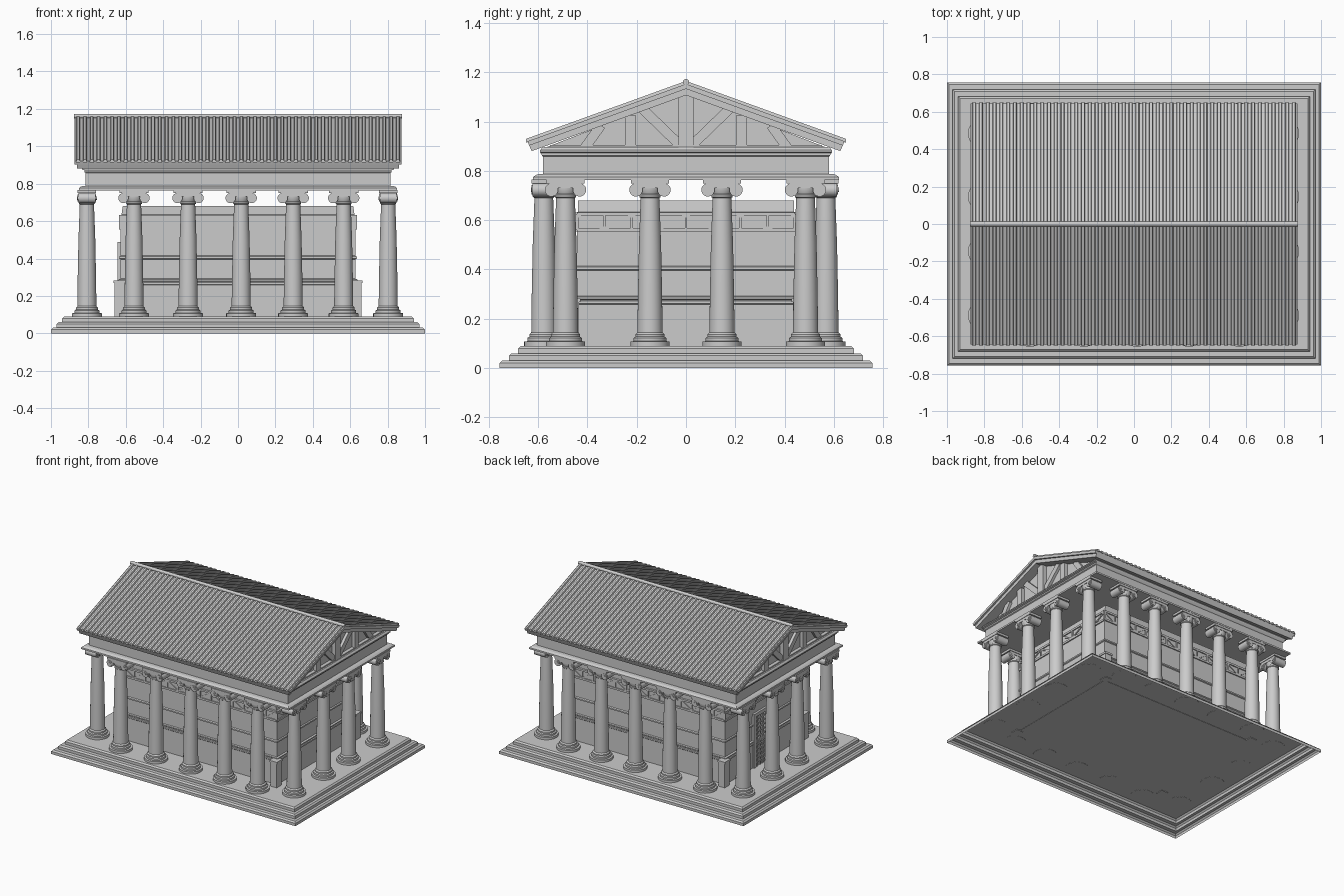
import bpy, bmesh, math
from mathutils import Vector as V

if "Cube" in bpy.data.objects:
    bpy.data.objects.remove(bpy.data.objects["Cube"])


def finish(name, bm, smooth=False):
    bmesh.ops.recalc_face_normals(bm, faces=bm.faces)
    me = bpy.data.meshes.new(name)
    bm.to_mesh(me)
    bm.free()
    if smooth:
        me.shade_smooth()
        me.set_sharp_from_angle(angle=math.radians(35))
    return place(name, me)


def place(name, me, loc=(0, 0, 0), rot=0):
    ob = bpy.data.objects.new(name, me)
    ob.location = loc
    ob.rotation_euler.z = rot
    bpy.context.collection.objects.link(ob)
    return ob


def loft(bm, rings, bottom=True):
    """Skin closed rings and cap the ends."""
    vs = [[bm.verts.new(p) for p in r] for r in rings]
    n = len(vs[0])
    for a, b in zip(vs, vs[1:]):
        for i in range(n):
            bm.faces.new((a[i], a[(i + 1) % n], b[(i + 1) % n], b[i]))
    if bottom:
        bm.faces.new(vs[0])
    bm.faces.new(vs[-1])


def rect_stack(bm, prof, bottom=True):
    loft(bm, [[(-a, -b, z), (a, -b, z), (a, b, z), (-a, b, z)] for a, b, z in prof], bottom)


def lathe(bm, prof, n=32):
    loft(bm, [[(r * math.cos(i * math.tau / n), r * math.sin(i * math.tau / n), z)
               for i in range(n)] for r, z in prof])


def extrude_x(bm, yz, x0, x1):
    loft(bm, [[(x, y, z) for y, z in yz] for x in (x0, x1)])


def bar(bm, p, q, w, nrm, depth):
    """Flat bar from p to q standing out from a wall along nrm."""
    p, q, nrm = V(p), V(q), V(nrm)
    s = (q - p).cross(nrm).normalized() * w / 2
    loft(bm, [[c - s, c + s, c + s + nrm * depth, c - s + nrm * depth] for c in (p, q)])


def box(bm, c, h):
    loft(bm, [[(c[0] + i * h[0], c[1] + j * h[1], c[2] + k * h[2])
               for i, j in ((-1, -1), (1, -1), (1, 1), (-1, 1))] for k in (-1, 1)])


# stepped platform, a shell open underneath
bm = bmesh.new()
prof = []
for i, z in enumerate((0, 0.03, 0.06)):
    a, b = 1 - 0.03 * i, 0.757 - 0.038 * i
    prof += [(a, b, z), (a, b, z + 0.02), (a - 0.01, b - 0.01, z + 0.03)]
rect_stack(bm, prof, bottom=False)
finish("stepped_platform", bm)

# column shaft with moulded foot
bm = bmesh.new()
lathe(bm, [(0.08, 0.089), (0.08, 0.107), (0.067, 0.109), (0.067, 0.122), (0.059, 0.127),
           (0.059, 0.137), (0.051, 0.145), (0.049, 0.3), (0.045, 0.5), (0.038, 0.69),
           (0.043, 0.694), (0.043, 0.702), (0.038, 0.706), (0.045, 0.722), (0.045, 0.735)])
column = finish("column", bm, True)

# scroll capital
bm = bmesh.new()
box(bm, (0, 0, 0.757), (0.078, 0.05, 0.008))
box(bm, (0, 0, 0.741), (0.062, 0.046, 0.01))
for s in (-1, 1):
    for r, d in ((0.027, 0.045), (0.019, 0.049), (0.009, 0.053)):
        loft(bm, [[(s * 0.057 + r * math.cos(i * math.tau / 20), y,
                    0.723 + r * math.sin(i * math.tau / 20)) for i in range(20)]
                  for y in (-d, d)])
capital = finish("scroll_capital", bm, True)

# colonnade: five columns front and back, four on each side
spots = [(x, y, 0) for x in (-0.556, -0.267, 0.017, 0.295, 0.565) for y in (-0.577, 0.568)]
spots += [(x, y, math.pi / 2) for x in (-0.808, 0.803) for y in (-0.489, -0.146, 0.146, 0.485)]
for i, (x, y, r) in enumerate(spots):
    if i == 0:
        column.location = capital.location = (x, y, 0)
        continue
    place("column", column.data, (x, y, 0))
    place("scroll_capital", capital.data, (x, y, 0), r)

# inner chamber walls with horizontal mouldings
bm = bmesh.new()
HX, HY = 0.628, 0.442
rect_stack(bm, [(HX + 0.005, HY + 0.004, 0.088), (HX + 0.005, HY + 0.004, 0.258),
                (HX + 0.012, HY + 0.008, 0.262), (HX + 0.012, HY + 0.008, 0.272),
                (HX + 0.005, HY + 0.004, 0.276), (HX + 0.012, HY + 0.008, 0.28),
                (HX + 0.012, HY + 0.008, 0.288), (HX, HY, 0.292),
                (HX, HY, 0.396), (HX + 0.007, HY + 0.008, 0.4), (HX + 0.007, HY + 0.008, 0.41),
                (HX, HY, 0.415), (HX, HY, 0.632), (HX - 0.005, HY - 0.003, 0.634),
                (HX - 0.012, HY - 0.003, 0.68)])
finish("chamber_walls", bm)

# short corner posts
bm = bmesh.new()
for sx in (-1, 1):
    for sy in (-1, 1):
        box(bm, (sx * 0.634, sy * 0.462, 0.178), (0.026, 0.028, 0.092))
        box(bm, (sx * 0.634, sy * 0.462, 0.275), (0.031, 0.033, 0.007))
finish("corner_posts", bm)


# braced frieze around the chamber
def braced_band(bm, a, b, nrm, bays):
    a, b = V(a), V(b)
    up = V((0, 0, 1))
    for z in (0.561, 0.625):
        bar(bm, a + up * z, b + up * z, 0.014, nrm, 0.008)
    for i in range(bays + 1):
        p = a.lerp(b, i / bays)
        bar(bm, p + up * 0.56, p + up * 0.625, 0.01, nrm, 0.007)
        if i < bays:
            q = a.lerp(b, (i + 1) / bays)
            z0, z1 = (0.565, 0.62) if i % 2 else (0.62, 0.565)
            bar(bm, p + up * z0, q + up * z1, 0.01, nrm, 0.006)


bm = bmesh.new()
for s in (-1, 1):
    braced_band(bm, (-HX, s * HY, 0), (HX, s * HY, 0), (0, s, 0), 14)
    braced_band(bm, (s * HX, -HY, 0), (s * HX, HY, 0), (s, 0, 0), 8)
finish("braced_frieze", bm)

# lattice doorway on the left end
bm = bmesh.new()
n = (-1, 0, 0)
for y in (-0.11, 0.11):
    bar(bm, (-HX, y, 0.09), (-HX, y, 0.47), 0.025, n, 0.016)
bar(bm, (-HX, -0.122, 0.475), (-HX, 0.122, 0.475), 0.025, n, 0.016)
for i in range(1, 7):
    y = -0.11 + i * 0.22 / 7
    bar(bm, (-HX, y, 0.09), (-HX, y, 0.47), 0.009, n, 0.014)
for i in range(1, 12):
    z = 0.09 + i * 0.38 / 12
    bar(bm, (-HX, -0.1, z), (-HX, 0.1, z), 0.009, n, 0.013)
finish("lattice_door", bm)

# beam, frieze and cornice resting on the columns
bm = bmesh.new()
rect_stack(bm, [(0.85, 0.62, 0.764), (0.85, 0.62, 0.776), (0.838, 0.605, 0.786),
                (0.815, 0.58, 0.788), (0.815, 0.58, 0.858), (0.822, 0.584, 0.862),
                (0.822, 0.59, 0.872), (0.835, 0.592, 0.876), (0.835, 0.592, 0.884),
                (0.825, 0.582, 0.896)])
finish("entablature", bm)

# gable body with timber bracing on both ends
SLOPE = 0.362
bm = bmesh.new()
extrude_x(bm, [(-0.575, 0.893), (0.575, 0.893), (0, 1.115)], -0.79, 0.79)
finish("gable_body", bm)
bm = bmesh.new()
for s in (-1, 1):
    X, n = s * 0.79, (s, 0, 0)
    bar(bm, (X, 0, 0.893), (X, 0, 1.11), 0.06, n, 0.03)
    bar(bm, (X, -0.55, 0.898), (X, 0.55, 0.898), 0.014, n, 0.025)
    for t in (-1, 1):
        bar(bm, (X, t * 0.225, 0.893), (X, t * 0.225, 1.025), 0.046, n, 0.025)
        bar(bm, (X, t * 0.02, 0.9), (X, t * 0.18, 1.055), 0.04, n, 0.02)
        bar(bm, (X, t * 0.41, 0.895), (X, t * 0.345, 0.985), 0.04, n, 0.02)
finish("gable_bracing", bm)


# layered roof slabs
def chevron(bm, z_top, thick, y_top, y_bot, hx):
    zt, zb = z_top - SLOPE * y_top, z_top - thick - SLOPE * y_bot
    for t in (-1, 1):
        extrude_x(bm, [(0, z_top), (t * y_top, zt), (t * y_bot, zb), (0, z_top - thick)], -hx, hx)


bm = bmesh.new()
chevron(bm, 1.153, 0.02, 0.643, 0.636, 0.873)
chevron(bm, 1.133, 0.026, 0.636, 0.626, 0.86)
finish("roof_slabs", bm)

# rows of roof tile ribs
bm = bmesh.new()
N = 48
step = 1.746 / N
for i in range(N):
    x = -0.873 + step * (i + 0.5)
    sec = [(-0.011, -0.004), (-0.007, 0.012), (0.007, 0.012), (0.011, -0.004)]
    for t in (-1, 1):
        loft(bm, [[(x + u, t * y, 1.153 - SLOPE * y + h) for u, h in sec] for y in (0, 0.649)])
finish("roof_tiles", bm)

# ridge cap
bm = bmesh.new()
extrude_x(bm, [(0.013 * math.cos(i * math.tau / 12), 1.161 + 0.012 * math.sin(i * math.tau / 12))
               for i in range(12)], -0.876, 0.876)
finish("ridge_cap", bm, True)
